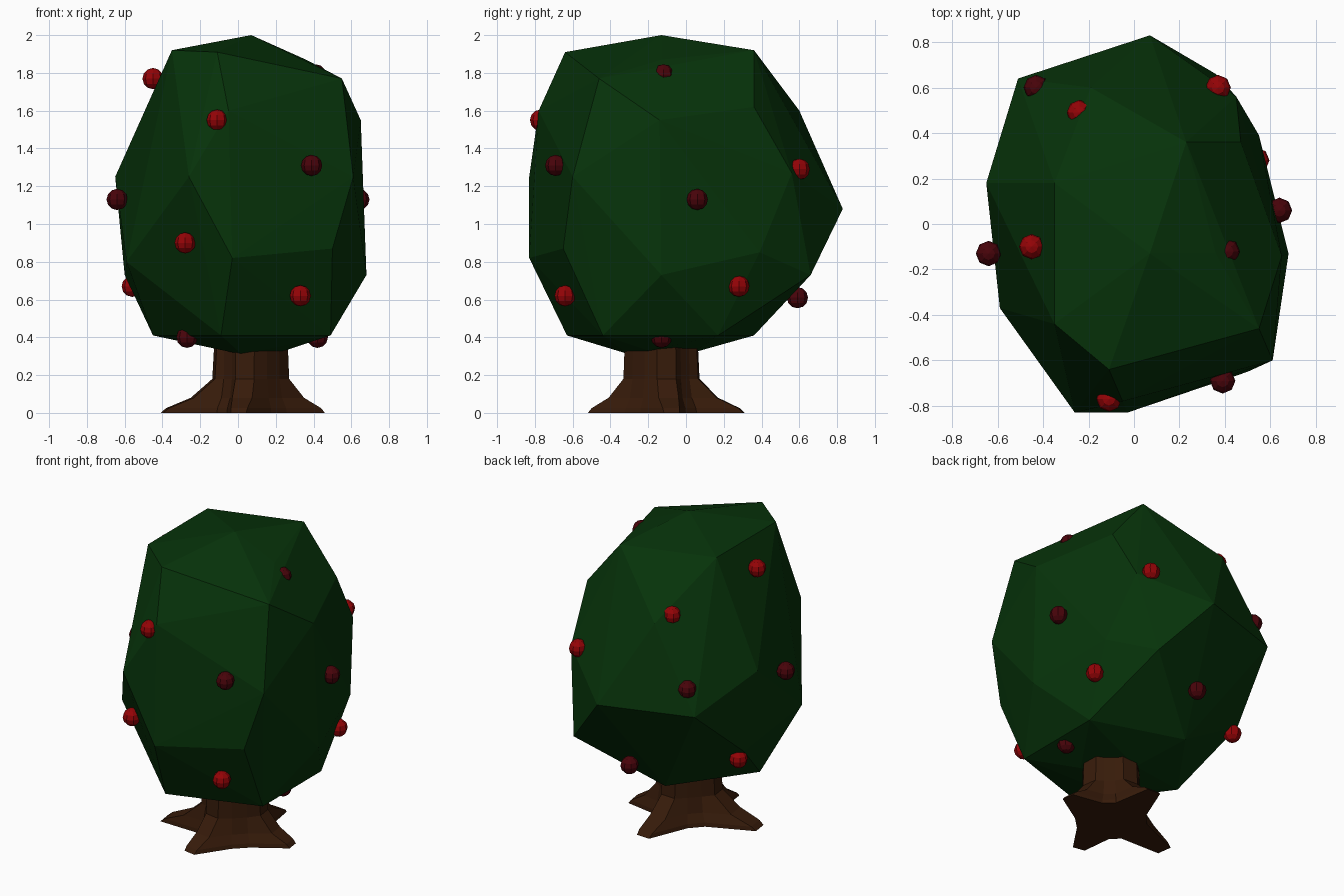
import bpy, bmesh
from math import radians, cos, sin


def material(name, rgb):
    m = bpy.data.materials.new(name)
    m.diffuse_color = (*rgb, 1)
    return m


def finish(bm, name, mat):
    bmesh.ops.recalc_face_normals(bm, faces=bm.faces)
    me = bpy.data.meshes.new(name)
    bm.to_mesh(me)
    bm.free()
    me.materials.append(mat)
    ob = bpy.data.objects.new(name, me)
    bpy.context.collection.objects.link(ob)
    return ob


leaf = material("leaf_green", (0.002, 0.033, 0.003))
bark = material("bark_brown", (0.038, 0.011, 0.003))
ripe = material("ripe_red", (0.30, 0.001, 0.002))
dark = material("dark_red", (0.065, 0.001, 0.003))

# Crown: faceted hull around its main corners
corners = [
    (0.07, -0.13, 2.0), (-0.11, -0.64, 1.91), (-0.35, -0.44, 1.92), (-0.35, 0.18, 1.92),
    (0.23, 0.36, 1.92), (0.36, -0.13, 1.87), (0.55, -0.46, 1.77),
    (-0.05, -0.78, 1.6), (0.47, 0.36, 1.62), (0.65, -0.14, 1.55), (-0.19, 0.6, 1.6),
    (-0.26, -0.83, 1.25), (0.61, -0.6, 1.25), (-0.65, 0.18, 1.25), (0.45, 0.56, 1.27),
    (0.07, 0.83, 1.08), (-0.51, 0.64, 1.08),
    (-0.03, -0.83, 0.82), (0.5, -0.65, 0.87), (0.68, -0.13, 0.73), (0.55, 0.39, 0.85),
    (0.36, 0.66, 0.73), (-0.6, 0.25, 0.73), (-0.59, -0.37, 0.8),
    (-0.09, -0.63, 0.41), (0.49, -0.44, 0.41), (0.49, 0.17, 0.41), (-0.1, 0.36, 0.41),
    (-0.45, -0.13, 0.41), (0.02, -0.3, 0.31), (0.25, -0.2, 0.33), (0.02, 0.04, 0.32),
]
bm = bmesh.new()
for c in corners:
    bm.verts.new(c)
bmesh.ops.convex_hull(bm, input=bm.verts)
bmesh.ops.delete(bm, geom=[v for v in bm.verts if not v.link_faces], context='VERTS')
finish(bm, "crown", leaf)

# Trunk: stacked rings that flare into four roots (angle, reach)
roots = [(8, 0.39), (86, 0.44), (188, 0.48), (260, 0.39)]
levels = [(0.0, 1.0, 0.22), (0.025, 0.9, 0.215), (0.08, 0.45, 0.19),
          (0.18, 0.06, 0.175), (0.5, 0.0, 0.17)]
bm = bmesh.new()
rings = []
for z, spread, valley in levels:
    ring = []
    for i, (ang, reach) in enumerate(roots):
        gap = (roots[(i + 1) % 4][0] - ang) % 360
        tip = 0.19 + (reach - 0.19) * spread
        half = 6 + 9 * (1 - spread)
        for a, r in ((-half, tip), (half, tip), (gap * 0.36, valley), (gap * 0.64, valley)):
            t = radians(ang + a)
            ring.append(bm.verts.new((0.07 + r * cos(t), -0.13 + r * sin(t), z)))
    rings.append(ring)
for lo, hi in zip(rings, rings[1:]):
    for k in range(len(lo)):
        n = (k + 1) % len(lo)
        bm.faces.new((lo[k], lo[n], hi[n], hi[k]))
bm.faces.new(rings[0])
bm.faces.new(rings[-1])
finish(bm, "trunk", bark)

# Fruit: small faceted balls set into the crown
fruit = {
    ripe: [(-0.45, -0.1, 1.77), (-0.11, -0.77, 1.55), (-0.28, -0.71, 0.9), (0.33, -0.64, 0.62),
           (0.37, 0.60, 1.29), (-0.24, 0.49, 1.63), (0.54, 0.28, 0.67), (-0.56, 0.25, 0.67)],
    dark: [(-0.43, 0.6, 1.23), (0.39, -0.69, 1.31), (-0.64, -0.13, 1.13), (0.64, 0.06, 1.13),
           (0.41, -0.12, 1.79), (0.0, 0.59, 0.61), (0.42, -0.13, 0.40), (-0.27, -0.35, 0.40)],
}
for mat, spots in fruit.items():
    for p in spots:
        bm = bmesh.new()
        bmesh.ops.create_uvsphere(bm, u_segments=8, v_segments=6, radius=0.056)
        ob = finish(bm, "fruit", mat)
        ob.location = p
